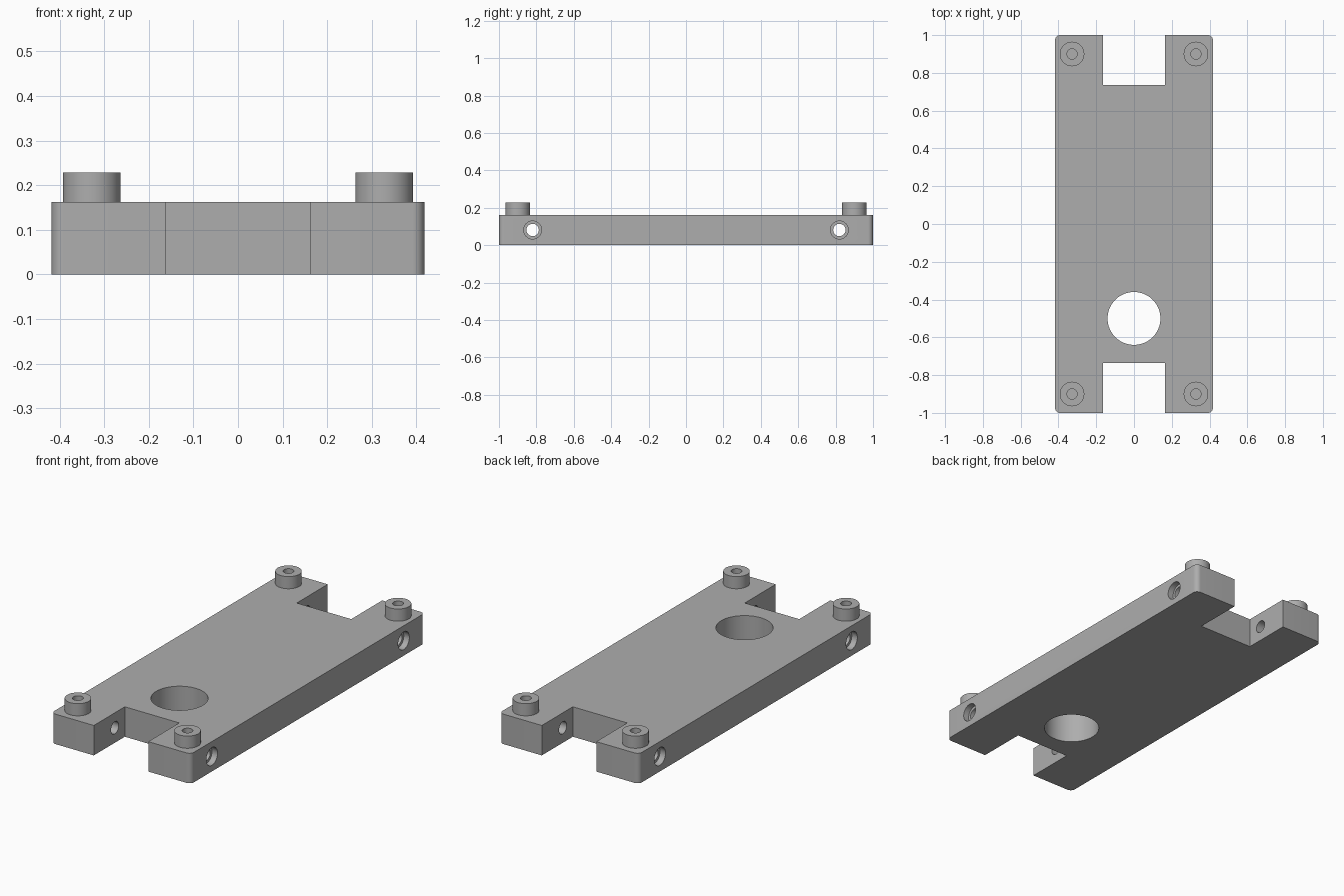
import bpy, bmesh, math
from mathutils import Matrix, Vector

cube = bpy.data.objects.get("Cube")
if cube:
    bpy.data.objects.remove(cube, do_unlink=True)

HALF_W, HALF_L, TOP = 0.418, 1.0, 0.162
NOTCH_X, NOTCH_Y = 0.163, 0.735
BOSS_TOP = 0.228

grey = bpy.data.materials.new("plain_grey")
grey.use_nodes = True
colour = (0.42, 0.42, 0.42, 1)
grey.diffuse_color = colour
grey.node_tree.nodes["Principled BSDF"].inputs["Base Color"].default_value = colour


def make_object(name, bm):
    bmesh.ops.recalc_face_normals(bm, faces=bm.faces)
    mesh = bpy.data.meshes.new(name)
    bm.to_mesh(mesh)
    bm.free()
    mesh.materials.append(grey)
    obj = bpy.data.objects.new(name, mesh)
    bpy.context.collection.objects.link(obj)
    return obj


def cylinder(name, start, end, r1, r2=None, sides=48):
    """Cylinder or cone between two points."""
    start, end = Vector(start), Vector(end)
    axis = end - start
    turn = axis.to_track_quat("Z", "Y").to_matrix().to_4x4()
    bm = bmesh.new()
    bmesh.ops.create_cone(bm, cap_ends=True, segments=sides, radius1=r1,
                          radius2=r1 if r2 is None else r2, depth=axis.length,
                          matrix=Matrix.Translation((start + end) / 2) @ turn)
    return make_object(name, bm)


def cut(target, cutters):
    """Subtract the cutters from the target and remove them."""
    bpy.context.view_layer.objects.active = target
    for cutter in cutters:
        mod = target.modifiers.new("cut", "BOOLEAN")
        mod.operation, mod.solver, mod.object = "DIFFERENCE", "EXACT", cutter
        bpy.ops.object.modifier_apply(modifier=mod.name)
        bpy.data.objects.remove(cutter, do_unlink=True)


def smooth(obj):
    bpy.ops.object.select_all(action="DESELECT")
    obj.select_set(True)
    bpy.context.view_layer.objects.active = obj
    bpy.ops.object.shade_smooth_by_angle(angle=math.radians(30))


# Plate outline with a notch at each end
quarter = [(HALF_W, HALF_L), (NOTCH_X, HALF_L), (NOTCH_X, NOTCH_Y)]
half = quarter + [(-x, y) for x, y in reversed(quarter)]
outline = half + [(-x, -y) for x, y in half]
bm = bmesh.new()
base = bm.faces.new([bm.verts.new((x, y, 0)) for x, y in outline])
raised = bmesh.ops.extrude_face_region(bm, geom=[base])["geom"]
bmesh.ops.translate(bm, vec=(0, 0, TOP),
                    verts=[v for v in raised if isinstance(v, bmesh.types.BMVert)])

# Rounded outer corners
corners = [e for e in bm.edges
           if all(abs(v.co.x) > 0.4 and abs(v.co.y) > 0.9 for v in e.verts)
           and abs(e.verts[0].co.z - e.verts[1].co.z) > 0.1]
bmesh.ops.bevel(bm, geom=corners, offset=0.027, segments=8, profile=0.5,
                affect="EDGES")
plate = make_object("plate", bm)

# Large round opening
cutters = [cylinder("opening_cutter", (0, -0.5, -0.1), (0, -0.5, 0.3), 0.14, sides=64)]

# Cross holes through the arms, each with a wider outer recess
for sx in (-1, 1):
    for sy in (-1, 1):
        y, z = sy * 0.82, 0.081
        cutters.append(cylinder("cross_hole_cutter", (sx * 0.1, y, z),
                                (sx * 0.5, y, z), 0.033, sides=32))
        cutters.append(cylinder("recess_cutter", (sx * 0.385, y, z),
                                (sx * 0.5, y, z), 0.048, sides=32))
        # Blind screw holes under the bosses
        cutters.append(cylinder("screw_hole_cutter", (sx * 0.328, sy * 0.9, 0.1),
                                (sx * 0.328, sy * 0.9, 0.3), 0.027, sides=32))
cut(plate, cutters)
smooth(plate)

# Bosses at the four corners
for sx, side in ((-1, "right"), (1, "left")):
    for sy, end in ((-1, "front"), (1, "back")):
        x, y = sx * 0.328, sy * 0.9
        boss = cylinder(f"{end}_{side}_boss", (x, y, TOP), (x, y, BOSS_TOP), 0.065)
        cut(boss, [cylinder("bore_cutter", (x, y, 0.1), (x, y, 0.3), 0.027, sides=32)])
        smooth(boss)
